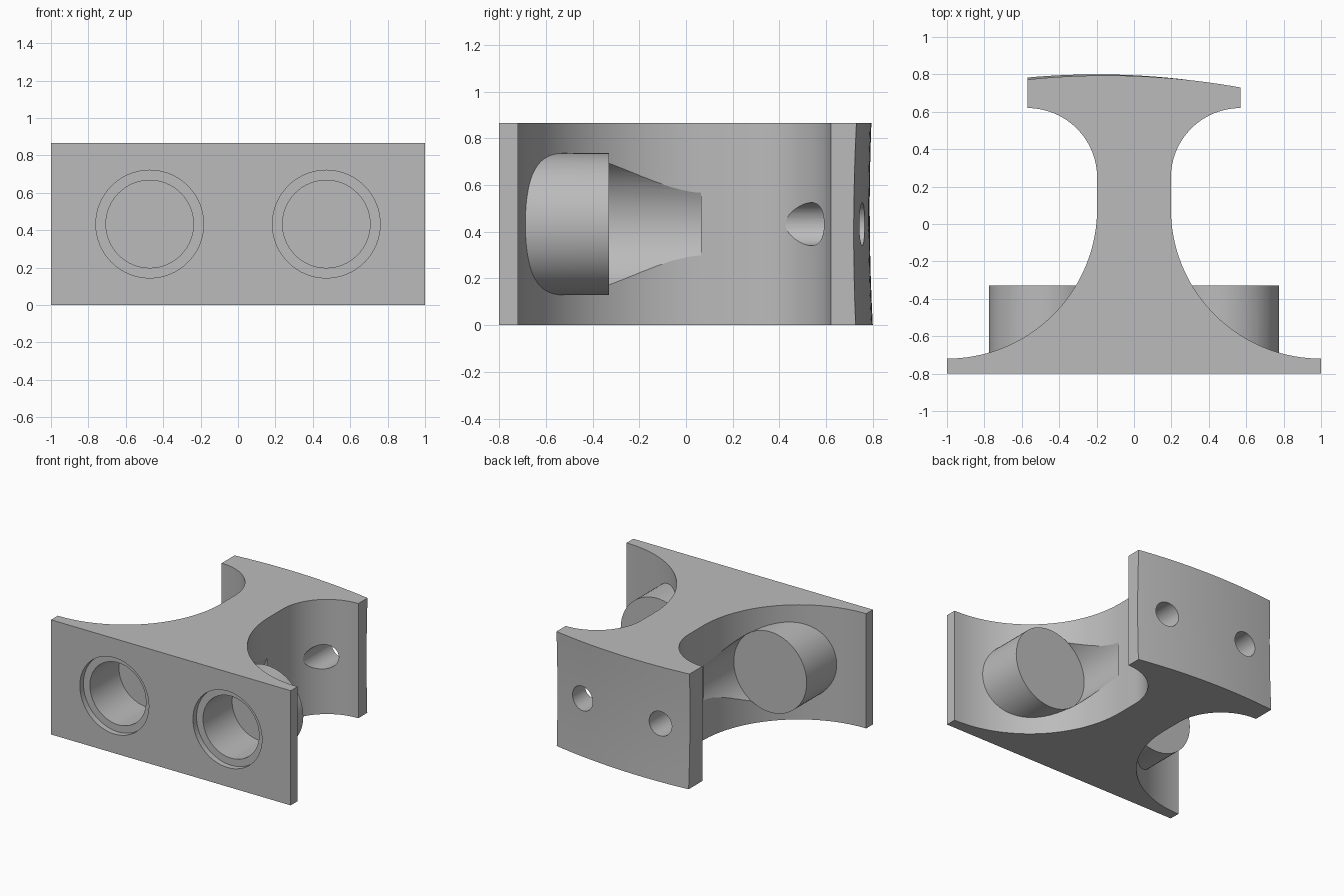
import bpy
import bmesh
from math import sin, cos, pi, radians
from mathutils import Matrix

cube = bpy.data.objects.get("Cube")
if cube:
    bpy.data.objects.remove(cube, do_unlink=True)

HEIGHT = 0.865
MID = HEIGHT / 2
FLANGE = 0.57      # half width of the rear flange
WEB = 0.197        # half thickness of the web
BORE_X = 0.472

grey = bpy.data.materials.new("plain grey")
grey.use_nodes = True
grey.diffuse_color = (0.5, 0.5, 0.5, 1)
grey.node_tree.nodes["Principled BSDF"].inputs["Base Color"].default_value = (0.5, 0.5, 0.5, 1)


def make_object(name, bm):
    bmesh.ops.recalc_face_normals(bm, faces=bm.faces)
    mesh = bpy.data.meshes.new(name)
    bm.to_mesh(mesh)
    bm.free()
    mesh.materials.append(grey)
    obj = bpy.data.objects.new(name, mesh)
    bpy.context.collection.objects.link(obj)
    return obj


def rod(name, x, radius, y0, y1):
    """Cylinder lying along y at mid height."""
    bm = bmesh.new()
    place = Matrix.Translation((x, (y0 + y1) / 2, MID)) @ Matrix.Rotation(pi / 2, 4, 'X')
    bmesh.ops.create_cone(bm, cap_ends=True, segments=64, radius1=radius,
                          radius2=radius, depth=y1 - y0, matrix=place)
    return make_object(name, bm)


def combine(target, tool, operation):
    tool.hide_render = True
    mod = target.modifiers.new(operation.lower(), 'BOOLEAN')
    mod.operation = operation
    mod.solver = 'EXACT'
    mod.object = tool
    bpy.context.view_layer.objects.active = target
    bpy.ops.object.modifier_apply(modifier=mod.name)
    bpy.data.objects.remove(tool, do_unlink=True)


def arc(cx, cy, r, a0, a1, steps):
    angles = [radians(a0 + (a1 - a0) * i / steps) for i in range(steps + 1)]
    return [(cx + r * cos(a), cy + r * sin(a)) for a in angles]


def rear_y(x, z):
    """Off-centre crowned rear face, slightly hollow at mid height."""
    t = z / HEIGHT
    peak = -0.2 + 0.05 * t
    return 0.8 - 0.006 * t - 0.04 * t * (1 - t) - 0.124 * (x - peak) ** 2


# Half outline: front plate, large fillet, web, small fillet
big, small = 1 - WEB, FLANGE - WEB
half = [(1, -0.8)]
half += arc(1, -0.72 + big, big, 270, 180, 36)
half += arc(FLANGE, 0.62 - small, small, 180, 90, 24)
STEPS = 24


def outline(z):
    xs = [FLANGE * (1 - 2 * i / STEPS) for i in range(STEPS + 1)]
    rear = [(x, rear_y(x, z)) for x in xs]
    return half + rear + [(-x, y) for x, y in reversed(half)]


# Body: stacked outlines joined into a solid
bm = bmesh.new()
LEVELS = 8
rings = []
for k in range(LEVELS + 1):
    z = HEIGHT * k / LEVELS
    rings.append([bm.verts.new((x, y, z)) for x, y in outline(z)])
for low, high in zip(rings, rings[1:]):
    for i in range(len(low)):
        j = (i + 1) % len(low)
        bm.faces.new((low[i], low[j], high[j], high[i]))
bm.faces.new(rings[0])
bm.faces.new(rings[-1])
body = make_object("bracket_body", bm)

for side in (-1, 1):
    x = side * BORE_X
    # Clearance groove in the web, then the closed boss
    combine(body, rod("web_groove", x, 0.306, -0.335, 0.065), 'DIFFERENCE')
    combine(body, rod("boss", x, 0.304, -0.76, -0.33), 'UNION')
    # Stepped blind bore in the front plate
    combine(body, rod("bore", x, 0.234, -0.9, -0.41), 'DIFFERENCE')
    combine(body, rod("counterbore", x, 0.288, -0.9, -0.757), 'DIFFERENCE')
    # Bolt hole through the rear flange
    combine(body, rod("bolt_hole", side * 0.335, 0.092, 0.3, 1), 'DIFFERENCE')

bpy.ops.object.select_all(action='DESELECT')
body.select_set(True)
bpy.context.view_layer.objects.active = body
bpy.ops.object.shade_smooth_by_angle(angle=radians(25))
